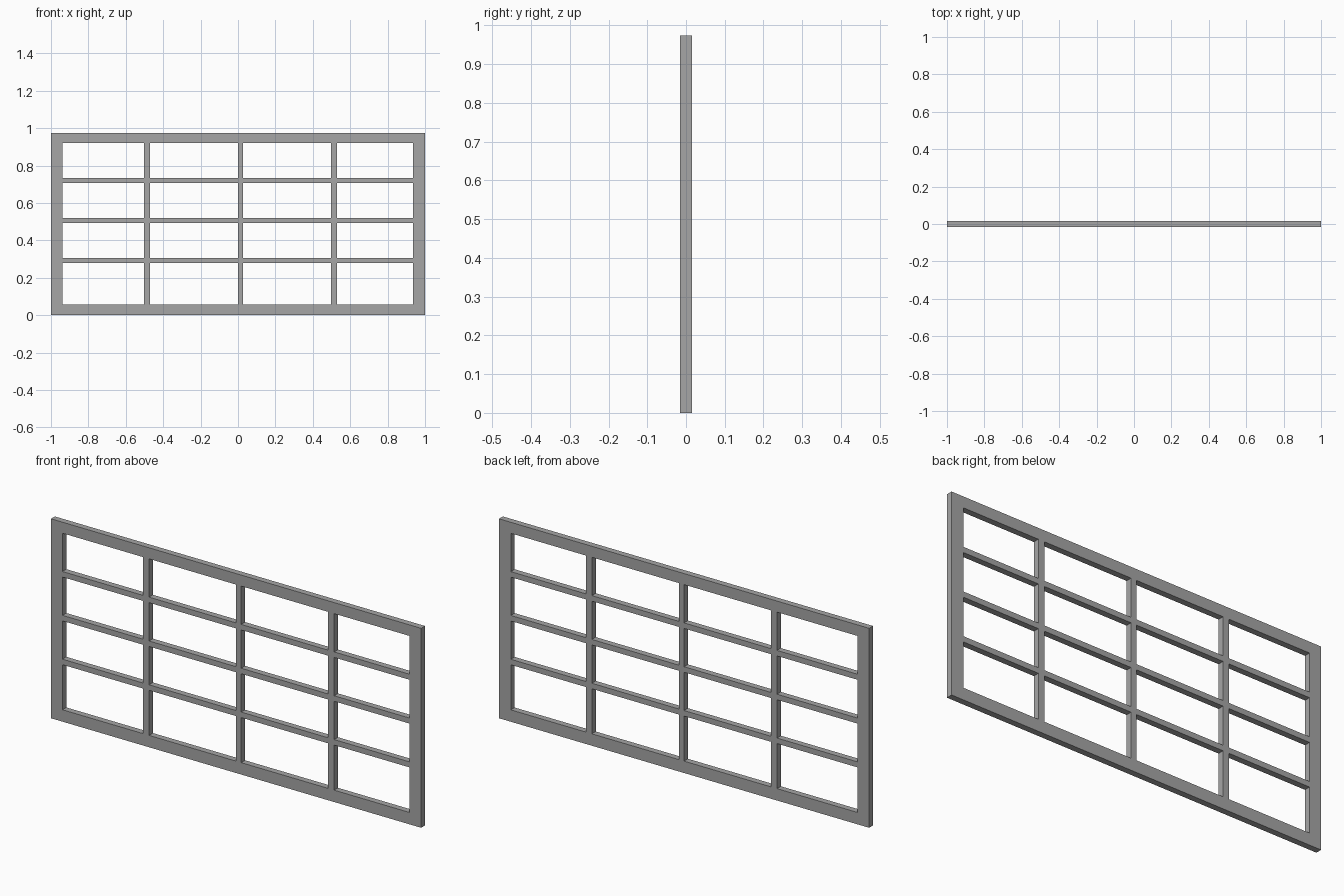
import bpy
import bmesh

cube = bpy.data.objects.get("Cube")
if cube:
    bpy.data.objects.remove(cube, do_unlink=True)

# Single grey finish
grey = bpy.data.materials.new("grey_paint")
grey.use_nodes = True
colour = (0.38, 0.38, 0.38, 1)
grey.diffuse_color = colour
grey.node_tree.nodes["Principled BSDF"].inputs["Base Color"].default_value = colour

# Bar edges: solid strips alternate with openings in both directions
xs = [-1, -0.938, -0.502, -0.47, 0, 0.028, 0.498, 0.53, 0.936, 1]
zs = [0, 0.058, 0.278, 0.305, 0.492, 0.519, 0.706, 0.733, 0.92, 0.974]
half_depth = 0.015

# Lattice face: keep each cell that lies on a strip
bm = bmesh.new()
grid = [[bm.verts.new((x, -half_depth, z)) for x in xs] for z in zs]
for j in range(len(zs) - 1):
    for i in range(len(xs) - 1):
        if i % 2 == 0 or j % 2 == 0:
            bm.faces.new((grid[j][i], grid[j][i + 1],
                          grid[j + 1][i + 1], grid[j + 1][i]))

# Pull the lattice back to give it thickness
front = list(bm.faces)
result = bmesh.ops.extrude_face_region(bm, geom=front, use_keep_orig=True)
moved = [g for g in result["geom"] if isinstance(g, bmesh.types.BMVert)]
bmesh.ops.translate(bm, verts=moved, vec=(0, 2 * half_depth, 0))
bmesh.ops.recalc_face_normals(bm, faces=bm.faces)

mesh = bpy.data.meshes.new("window_frame")
bm.to_mesh(mesh)
bm.free()
mesh.materials.append(grey)
frame = bpy.data.objects.new("window_frame", mesh)
bpy.context.collection.objects.link(frame)
